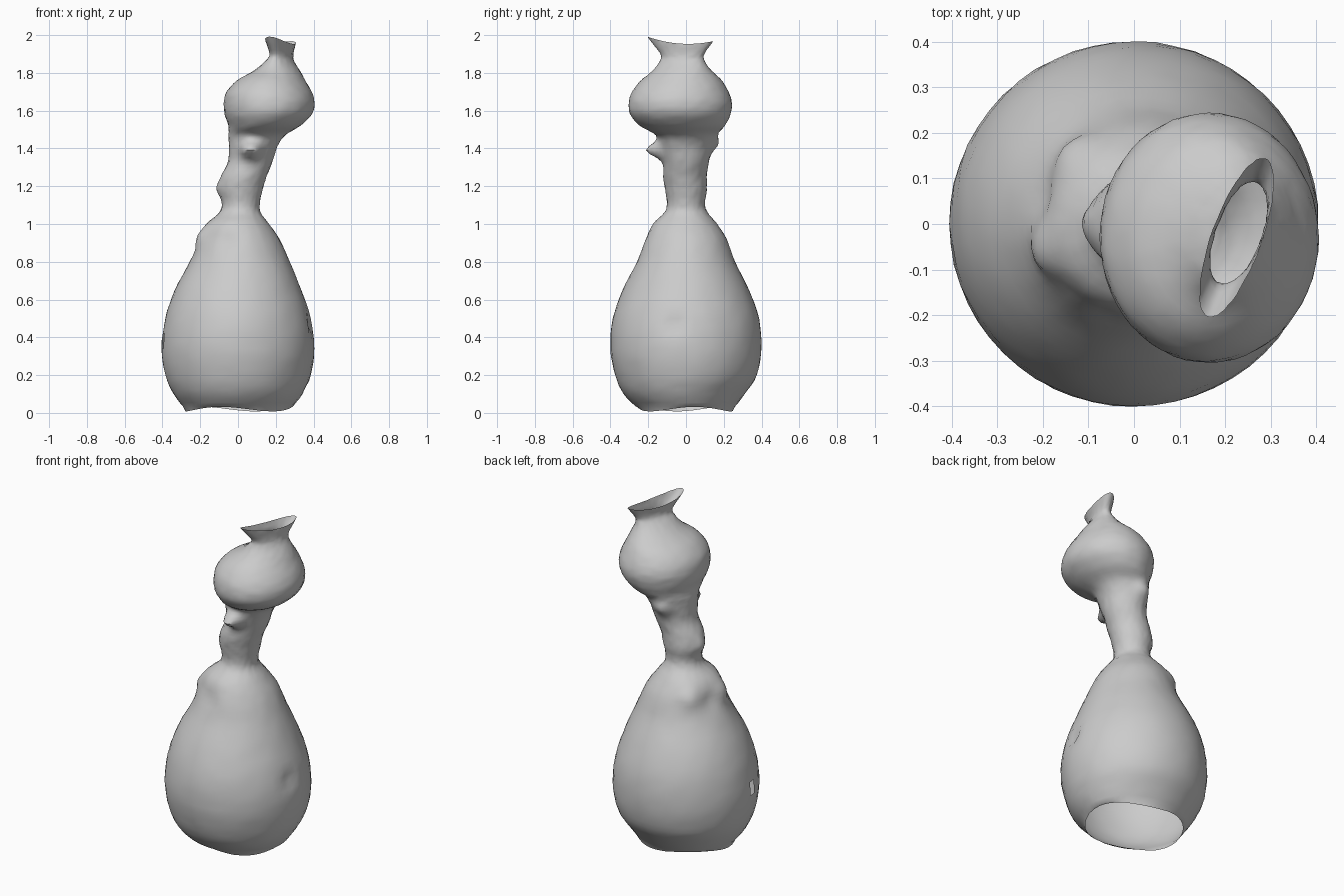
import bpy, bmesh, math, random
from mathutils import Vector

random.seed(4)
SEG, SUB = 56, 4

# Key rings: z, centre x, centre y, radius x, radius y, twist (degrees)
RINGS = [
    (0.02, 0.00, 0.00, 0.28, 0.25, 0), (0.10, 0.00, -0.01, 0.34, 0.32, 0),
    (0.20, 0.00, 0.00, 0.385, 0.375, 0), (0.34, 0.00, 0.00, 0.405, 0.40, 0),
    (0.50, 0.00, 0.00, 0.385, 0.387, 0), (0.65, 0.00, 0.00, 0.335, 0.335, 0),
    (0.80, 0.01, 0.00, 0.265, 0.26, 0), (0.92, 0.01, 0.00, 0.21, 0.215, 0),
    (1.00, 0.00, -0.005, 0.165, 0.17, 0), (1.06, 0.01, 0.00, 0.11, 0.115, 0),
    (1.11, 0.015, 0.00, 0.10, 0.10, 0), (1.18, 0.015, 0.00, 0.115, 0.11, 0),
    (1.25, 0.03, -0.005, 0.12, 0.115, 0), (1.33, 0.065, 0.00, 0.118, 0.12, 0),
    (1.41, 0.08, 0.00, 0.128, 0.14, 0), (1.47, 0.10, 0.00, 0.15, 0.16, 0),
    (1.52, 0.14, -0.02, 0.19, 0.225, 0), (1.58, 0.16, -0.03, 0.23, 0.265, 0),
    (1.64, 0.165, -0.03, 0.24, 0.273, 0), (1.70, 0.165, -0.03, 0.225, 0.255, -4),
    (1.76, 0.175, -0.025, 0.18, 0.215, -10), (1.81, 0.205, -0.02, 0.12, 0.16, -16),
    (1.86, 0.22, -0.02, 0.07, 0.125, -20), (1.90, 0.23, -0.02, 0.05, 0.122, -20),
    (1.96, 0.225, -0.03, 0.055, 0.184, -20),
]

# Lumps and dents: position, spread, push outwards (negative is a dent)
LUMPS = [
    ((0.07, -0.13, 1.39), 0.042, 0.08), ((0.06, 0.14, 1.43), 0.05, 0.03),
    ((-0.10, 0.00, 1.19), 0.04, 0.015), ((-0.19, -0.06, 0.93), 0.06, 0.03),
    ((-0.13, 0.15, 0.94), 0.06, 0.025), ((-0.20, 0.06, 0.88), 0.05, -0.015),
    ((-0.05, -0.21, 0.90), 0.06, -0.012), ((0.38, -0.06, 0.47), 0.035, -0.03),
]


def smooth_rings(keys):
    """Catmull-Rom interpolation through the key rings."""
    out = []
    for i in range(len(keys) - 1):
        quad = [keys[max(i - 1, 0)], keys[i], keys[i + 1], keys[min(i + 2, len(keys) - 1)]]
        for s in range(SUB):
            t = s / SUB
            out.append([0.5 * (2 * b + (c - a) * t + (2 * a - 5 * b + 4 * c - d) * t * t
                               + (3 * b - a - 3 * c + d) * t ** 3) for a, b, c, d in zip(*quad)])
    out.append(list(keys[-1]))
    return out


# Hollow gourd-shaped vase, open at the foot and the mouth
bm = bmesh.new()
loops = []
for z, cx, cy, rx, ry, twist in smooth_rings(RINGS):
    tw = math.radians(twist)
    ring = []
    for k in range(SEG):
        a = 2 * math.pi * k / SEG
        u, v = rx * math.cos(a), ry * math.sin(a)
        p = Vector((cx + u * math.cos(tw) - v * math.sin(tw),
                    cy + u * math.sin(tw) + v * math.cos(tw), z))
        out = Vector((p.x - cx, p.y - cy, 0)).normalized()
        push = sum(h * math.exp(-((p - Vector(c)).length / s) ** 2) for c, s, h in LUMPS)
        p += out * (push + random.uniform(-0.0015, 0.0015))
        # tilted, sagging mouth and slightly ragged foot
        if z > 1.88:
            w = (z - 1.88) / 0.08
            y = (p.y + 0.03) / 0.175
            p.z += w * (0.025 * y * y - 0.012 * y - 0.005)
        if z < 0.03:
            p.z += 0.012 * math.sin(3 * a + 1)
        ring.append(bm.verts.new(p))
    loops.append(ring)
for lo, hi in zip(loops, loops[1:]):
    for k in range(SEG):
        n = (k + 1) % SEG
        bm.faces.new((lo[k], lo[n], hi[n], hi[k]))

# Small hole in the left wall
hole = Vector((-0.40, -0.07, 0.38))
bmesh.ops.delete(bm, geom=[f for f in bm.faces if
                           ((f.calc_center_median() - hole) * Vector((0, 1, 0)).y).length < 0.045],
                 context='FACES')

mesh = bpy.data.meshes.new("vase")
bm.to_mesh(mesh)
bm.free()
vase = bpy.data.objects.new("vase", mesh)
bpy.context.collection.objects.link(vase)

clay = bpy.data.materials.new("light grey clay")
clay.diffuse_color = (0.6, 0.6, 0.6, 1)
mesh.materials.append(clay)

bpy.context.view_layer.objects.active = vase
vase.select_set(True)
bpy.ops.object.shade_smooth_by_angle(angle=math.radians(50))
